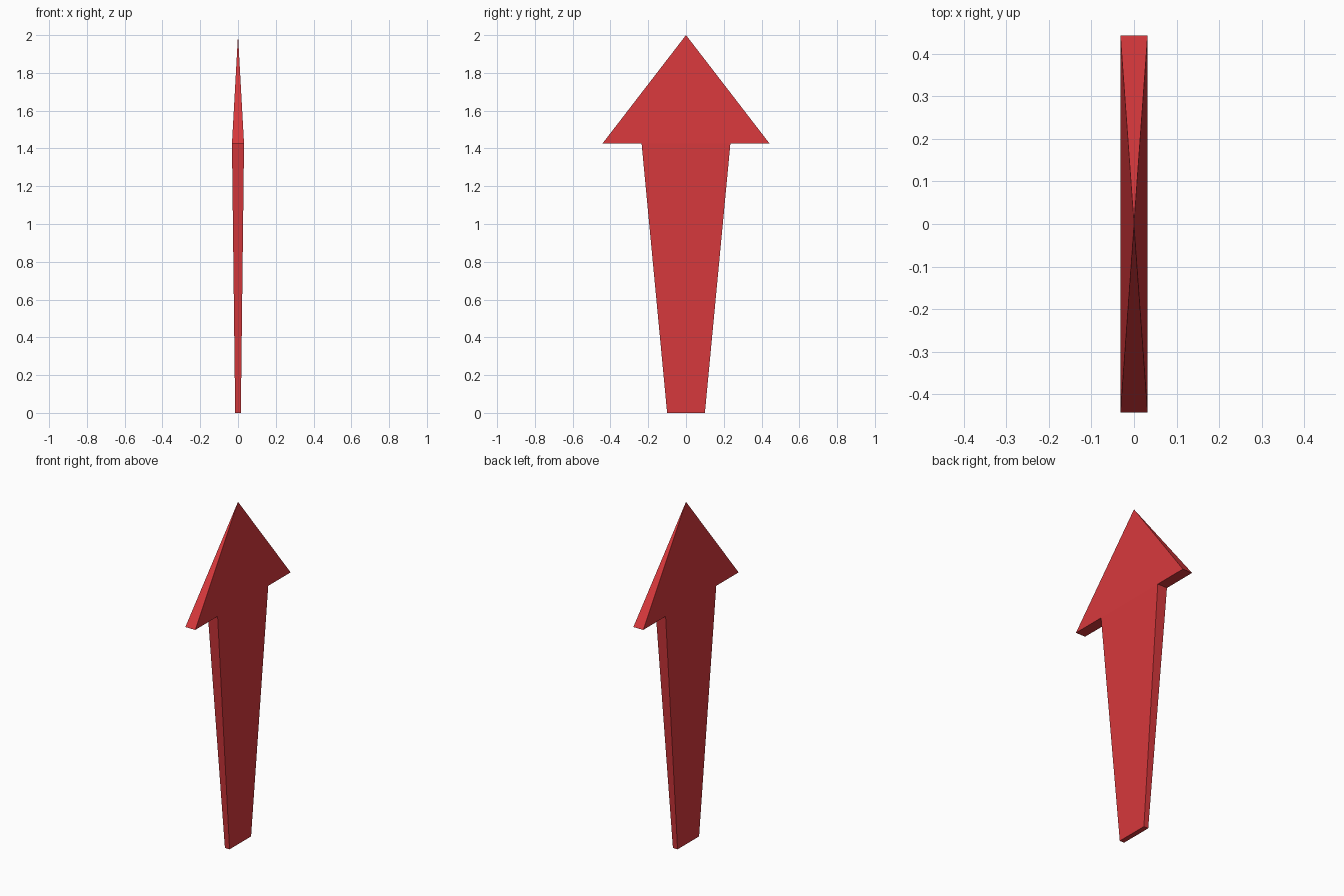
import bpy, bmesh

if "Cube" in bpy.data.objects:
    bpy.data.objects.remove(bpy.data.objects["Cube"])

# Half outline (y, z, half thickness in x): foot, shaft top, head corner
RIGHT = [(0.10, 0.0, 0.015), (0.235, 1.425, 0.032), (0.443, 1.425, 0.032)]
OUTLINE = RIGHT + [(-y, z, t) for y, z, t in reversed(RIGHT)]

bm = bmesh.new()
tip = bm.verts.new((0, 0, 2))
plus, minus = [[bm.verts.new((s * t, y, z)) for y, z, t in OUTLINE] for s in (1, -1)]

# Broad faces: tapered shaft and triangular head on both sides
for v in (plus, minus):
    bm.faces.new((v[0], v[1], v[4], v[5]))
    bm.faces.new((v[1], v[2], tip, v[3], v[4]))

# Narrow edges: shaft sides, head undersides, foot
for i, j in ((0, 1), (1, 2), (3, 4), (4, 5), (5, 0)):
    bm.faces.new((plus[i], plus[j], minus[j], minus[i]))

# Sloping head edges meeting at the tip
for i in (2, 3):
    bm.faces.new((plus[i], minus[i], tip))

bmesh.ops.recalc_face_normals(bm, faces=bm.faces)
mesh = bpy.data.meshes.new("arrow")
bm.to_mesh(mesh)
bm.free()

# Red arrow
red = bpy.data.materials.new("red")
red.diffuse_color = (0.68, 0.04, 0.045, 1)
red.use_nodes = True
red.node_tree.nodes["Principled BSDF"].inputs["Base Color"].default_value = red.diffuse_color
mesh.materials.append(red)
arrow = bpy.data.objects.new("arrow", mesh)
bpy.context.collection.objects.link(arrow)
